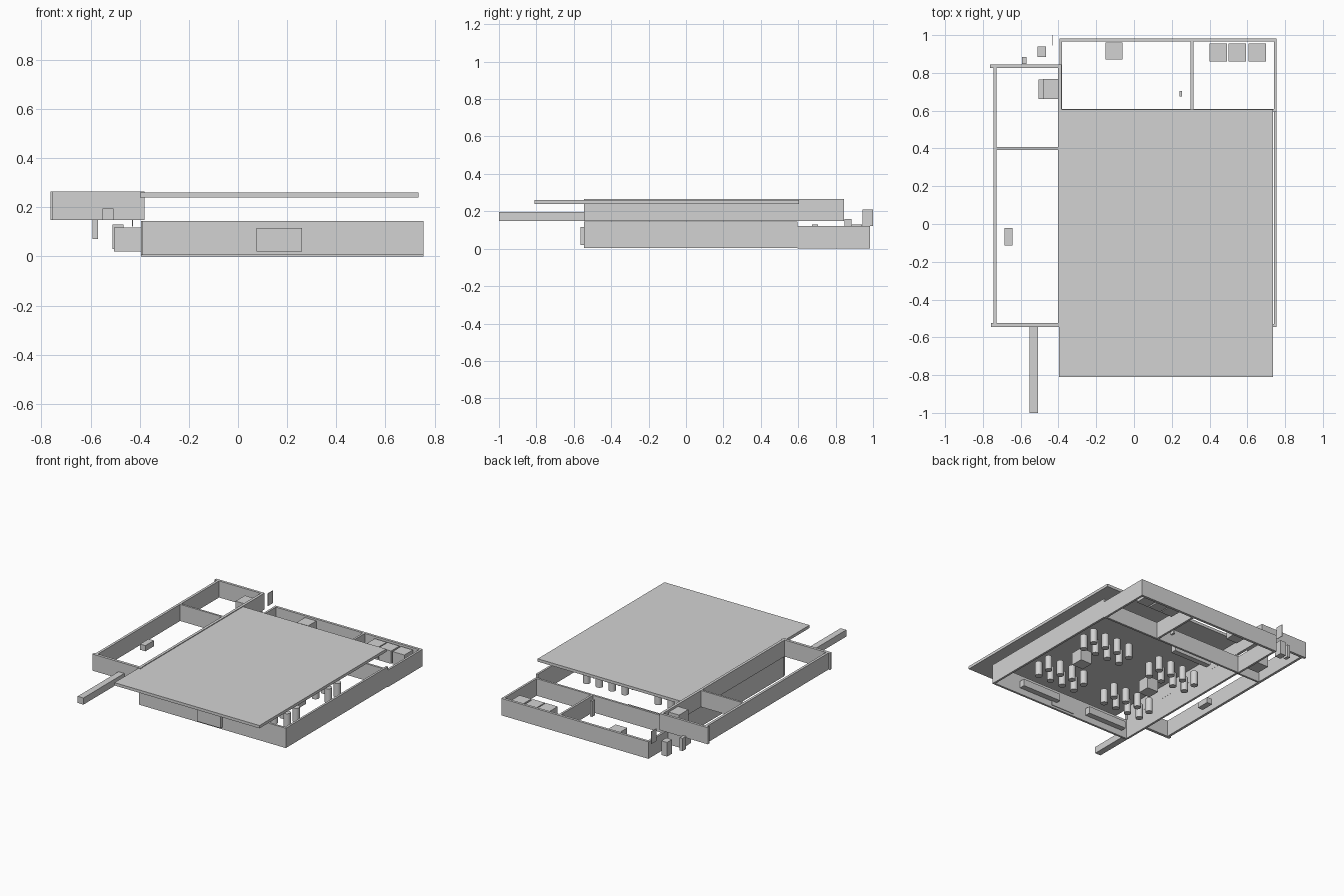
import bpy

cube = bpy.data.objects.get("Cube")
if cube:
    bpy.data.objects.remove(cube, do_unlink=True)

grey = bpy.data.materials.new("plain_grey")
grey.use_nodes = True
colour = (0.65, 0.65, 0.65, 1)
grey.diffuse_color = colour
grey.node_tree.nodes["Principled BSDF"].inputs["Base Color"].default_value = colour


def box(name, x, y, z):
    """Box from (low, high) ranges on each axis."""
    spans = (x, y, z)
    bpy.ops.mesh.primitive_cube_add(size=1, location=[(a + b) / 2 for a, b in spans])
    ob = bpy.context.object
    ob.name = name
    ob.scale = [b - a for a, b in spans]
    bpy.ops.object.transform_apply(location=False, rotation=False, scale=True)
    ob.data.materials.append(grey)
    return ob


def stool(x, y):
    bpy.ops.mesh.primitive_cylinder_add(vertices=24, radius=0.024, depth=0.1,
                                        location=(x, y, 0.06))
    ob = bpy.context.object
    ob.name = "stool"
    ob.data.materials.append(grey)
    bpy.ops.object.shade_smooth_by_angle()


# Main hall walls
HALL = (0.005, 0.145)
box("hall_front_wall", (-0.39, 0.755), (-0.545, -0.53), HALL)
box("hall_right_wall", (0.74, 0.755), (-0.53, 0.595), HALL)
box("hall_left_wall", (-0.395, -0.38), (-0.53, 0.595), HALL)
box("hall_back_wall", (-0.38, 0.74), (0.595, 0.61), (0, 0.12))
box("front_door", (0.075, 0.26), (-0.565, -0.525), (0.02, 0.115))
box("roof", (-0.398, 0.735), (-0.81, 0.605), (0.24, 0.26))

# Rear room walls
REAR = (0, 0.12)
box("rear_wall", (-0.395, 0.755), (0.965, 0.983), REAR)
box("rear_left_wall", (-0.395, -0.38), (0.595, 0.965), REAR)
box("rear_right_wall", (0.74, 0.755), (0.595, 0.965), REAR)
box("rear_partition", (0.3, 0.315), (0.61, 0.965), REAR)

# Raised side wing walls
WING = (0.148, 0.265)
box("wing_front_wall", (-0.757, -0.38), (-0.545, -0.525), WING)
box("wing_back_wall", (-0.762, -0.385), (0.827, 0.845), WING)
box("wing_outer_wall", (-0.745, -0.727), (-0.525, 0.827), WING)
box("wing_inner_wall", (-0.402, -0.383), (-0.525, 0.827), WING)
box("wing_partition", (-0.727, -0.402), (0.393, 0.407), WING)
box("entry_beam", (-0.552, -0.507), (-1.0, -0.545), (0.148, 0.195))

# Furniture in the rear rooms and wing
for x in (0.4, 0.5, 0.605):
    box("storage_cabinet", (x, x + 0.093), (0.86, 0.955), (0.02, 0.11))
box("rear_counter", (-0.15, -0.06), (0.87, 0.96), (0.02, 0.11))
box("rear_post", (0.24, 0.255), (0.675, 0.705), (0.02, 0.13))
box("wing_seat", (-0.685, -0.643), (-0.115, -0.02), (0.15, 0.19))
box("lower_cabinet", (-0.505, -0.395), (0.663, 0.765), (0.02, 0.117))
box("upper_cabinet", (-0.483, -0.383), (0.663, 0.767), (0.152, 0.25))

# Small fixtures behind the wing
box("outside_post", (-0.593, -0.57), (0.847, 0.885), (0.07, 0.16))
box("outside_bin", (-0.51, -0.465), (0.885, 0.94), (0.03, 0.13))
box("outside_panel", (-0.432, -0.428), (0.945, 1.0), (0.122, 0.21))

# Hall furniture: stool blocks, two tables and wall benches
for start_x in (0.58, 0.02):
    for start_y in (0.28, -0.18):
        for column in range(4):
            for row in range(2):
                stool(start_x - 0.1 * column, start_y - 0.1 * row)
for x in (0.45, -0.12):
    box("table", (x - 0.045, x + 0.045), (-0.04, 0.05), (0.02, 0.11))
for x in (0.22, -0.34):
    box("front_bench", (x, x + 0.31), (-0.53, -0.49), (0.05, 0.1))
box("bar_counter", (-0.2, 0.1), (0.5, 0.54), (0.02, 0.07))
